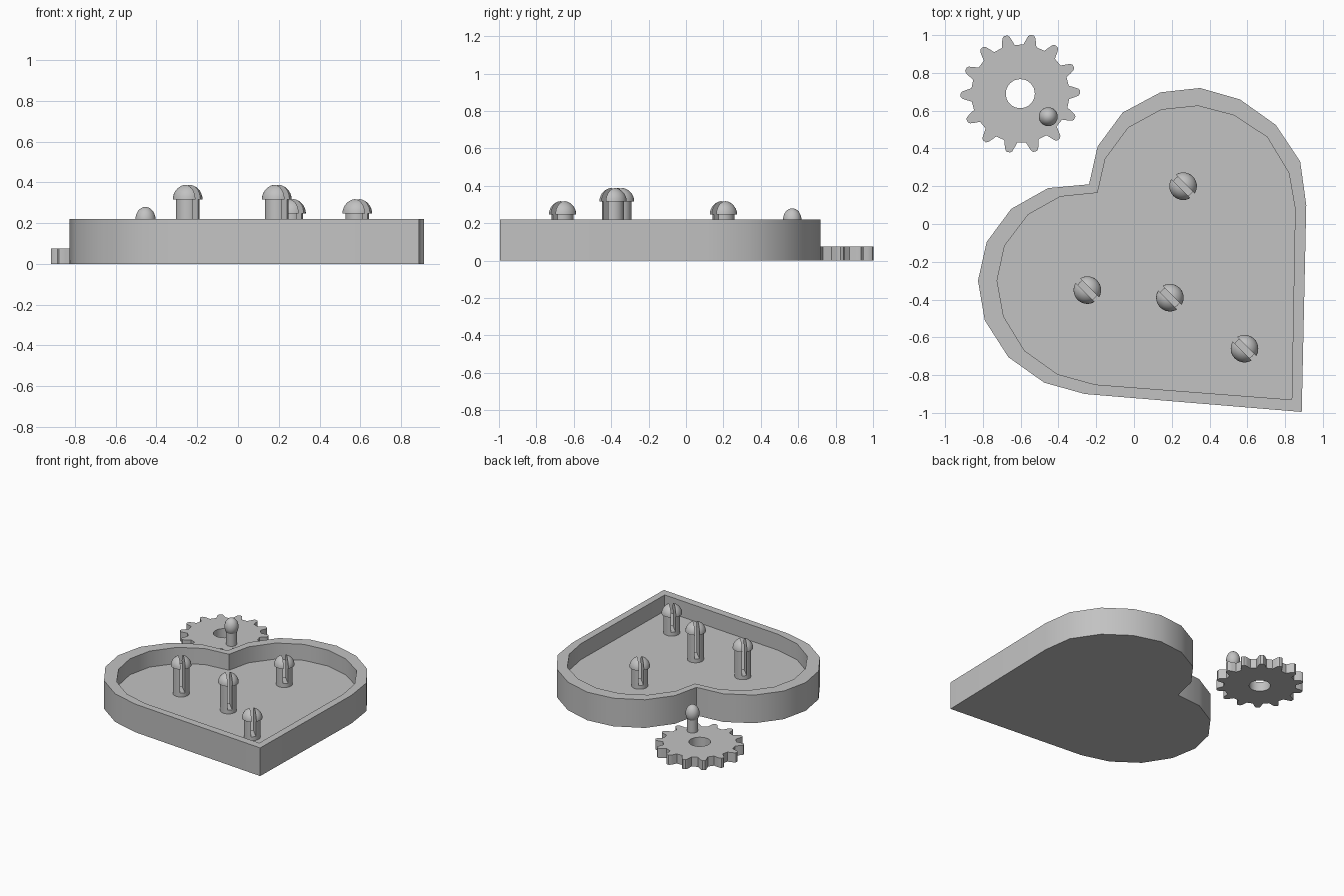
import bpy, bmesh, math

if "Cube" in bpy.data.objects:
    bpy.data.objects.remove(bpy.data.objects["Cube"])

grey = bpy.data.materials.new("plain grey")
grey.diffuse_color = (0.54, 0.54, 0.54, 1)
grey.use_nodes = True
grey.node_tree.nodes["Principled BSDF"].inputs["Base Color"].default_value = grey.diffuse_color


def finish(bm, name):
    """Turn a bmesh into a named, shaded object."""
    bmesh.ops.recalc_face_normals(bm, faces=bm.faces)
    me = bpy.data.meshes.new(name)
    bm.to_mesh(me)
    bm.free()
    me.materials.append(grey)
    ob = bpy.data.objects.new(name, me)
    bpy.context.collection.objects.link(ob)
    return ob


def select(ob):
    bpy.ops.object.select_all(action='DESELECT')
    ob.select_set(True)
    bpy.context.view_layer.objects.active = ob


def smooth(ob):
    select(ob)
    bpy.ops.object.shade_smooth_by_angle(angle=math.radians(30))


def cut(ob, cutter):
    """Subtract the cutter and discard it."""
    select(ob)
    m = ob.modifiers.new("cut", 'BOOLEAN')
    m.operation, m.solver, m.object = 'DIFFERENCE', 'EXACT', cutter
    bpy.ops.object.modifier_apply(modifier=m.name)
    bpy.data.objects.remove(cutter)


def shell(name, rings):
    """Skin stacked outlines and cap both ends."""
    bm = bmesh.new()
    loops = [[bm.verts.new((x, y, z)) for x, y in pts] for pts, z in rings]
    n = len(loops[0])
    for a, b in zip(loops, loops[1:]):
        for i in range(n):
            j = (i + 1) % n
            bm.faces.new((a[i], a[j], b[j], b[i]))
    bm.faces.new(loops[0][::-1])
    bm.faces.new(loops[-1])
    return finish(bm, name)


def lathe(name, profile, x, y, steps=32):
    """Revolve (radius, z) points, starting and ending on the axis."""
    bm = bmesh.new()
    vs = [bm.verts.new((r, 0, z)) for r, z in profile]
    es = [bm.edges.new(p) for p in zip(vs, vs[1:])]
    bmesh.ops.spin(bm, geom=vs + es, cent=(0, 0, 0), axis=(0, 0, 1),
                   angle=2 * math.pi, steps=steps, use_duplicate=False)
    bmesh.ops.remove_doubles(bm, verts=bm.verts, dist=1e-5)
    bmesh.ops.translate(bm, verts=bm.verts, vec=(x, y, 0))
    return finish(bm, name)


# Heart-shaped tray: outer wall, rim, inner wall and floor
FLOOR, RIM = 0.095, 0.22
outer = [(.888, -.995), (.912, .10), (.88, .33), (.75, .525), (.56, .66), (.35, .72),
         (.14, .697), (-.06, .59), (-.193, .41), (-.238, .21), (-.455, .19), (-.65, .08),
         (-.78, -.095), (-.826, -.30), (-.79, -.51), (-.665, -.705), (-.475, -.84), (-.26, -.90)]
inner = [(.835, -.93), (.853, .08), (.82, .27), (.705, .46), (.53, .575), (.34, .625),
         (.145, .605), (-.03, .51), (-.152, .345), (-.193, .165), (-.39, .145), (-.56, .05),
         (-.685, -.115), (-.725, -.30), (-.69, -.49), (-.58, -.67), (-.405, -.795), (-.205, -.85)]
tray = shell("heart_tray", [(outer, 0), (outer, RIM), (inner, RIM), (inner, FLOOR)])
smooth(tray)

# Split snap pins: shaft with overhanging domed head and a diagonal slot
HEAD = 0.073
for i, (x, y, top) in enumerate([(-.247, -.35, .39), (.19, -.39, .39),
                                 (.26, .20, .32), (.585, -.66, .32)]):
    base = top - HEAD
    dome = [(HEAD * math.cos(a), base + HEAD * math.sin(a))
            for a in [k * math.pi / 16 for k in range(8)]]
    z0 = FLOOR - 0.01
    pin = lathe(f"snap_pin_{i + 1}",
                [(0, z0), (.058, z0), (.058, base)] + dome + [(0, top)], x, y)
    bpy.ops.mesh.primitive_cube_add(size=1, location=(x, y, FLOOR + .03 + .25),
                                    rotation=(0, 0, -math.pi / 4))
    slot = bpy.context.object
    slot.scale = (.3, .034, .5)
    cut(pin, slot)
    smooth(pin)

# Gear with tapered teeth and a centre hole
GX, GY, GZ, TEETH = -0.602, 0.69, 0.075, 14
teeth = []
for k in range(TEETH):
    mid = 2 * math.pi * k / TEETH + math.radians(1.5)
    for r, half in ((.26, -.135), (.29, -.088), (.308, -.06), (.316, -.03),
                    (.316, .03), (.308, .06), (.29, .088), (.26, .135)):
        teeth.append((GX + r * math.cos(mid + half), GY + r * math.sin(mid + half)))
gear = shell("gear", [(teeth, 0), (teeth, GZ)])
bpy.ops.mesh.primitive_cylinder_add(vertices=32, radius=.077, depth=.4, location=(GX, GY, 0))
cut(gear, bpy.context.object)
smooth(gear)

# Crank post on the gear with an egg-shaped knob
post = lathe("crank_post", [(0, GZ - .01), (.038, GZ - .01), (.038, .215), (0, .215)], -.454, .568)
smooth(post)
knob = lathe("crank_knob", [(0, .15)] + [(.05 * math.cos(a), .215 + .065 * math.sin(a))
             for a in [k * math.pi / 16 for k in range(-7, 8)]] + [(0, .28)], -.454, .568)
smooth(knob)
